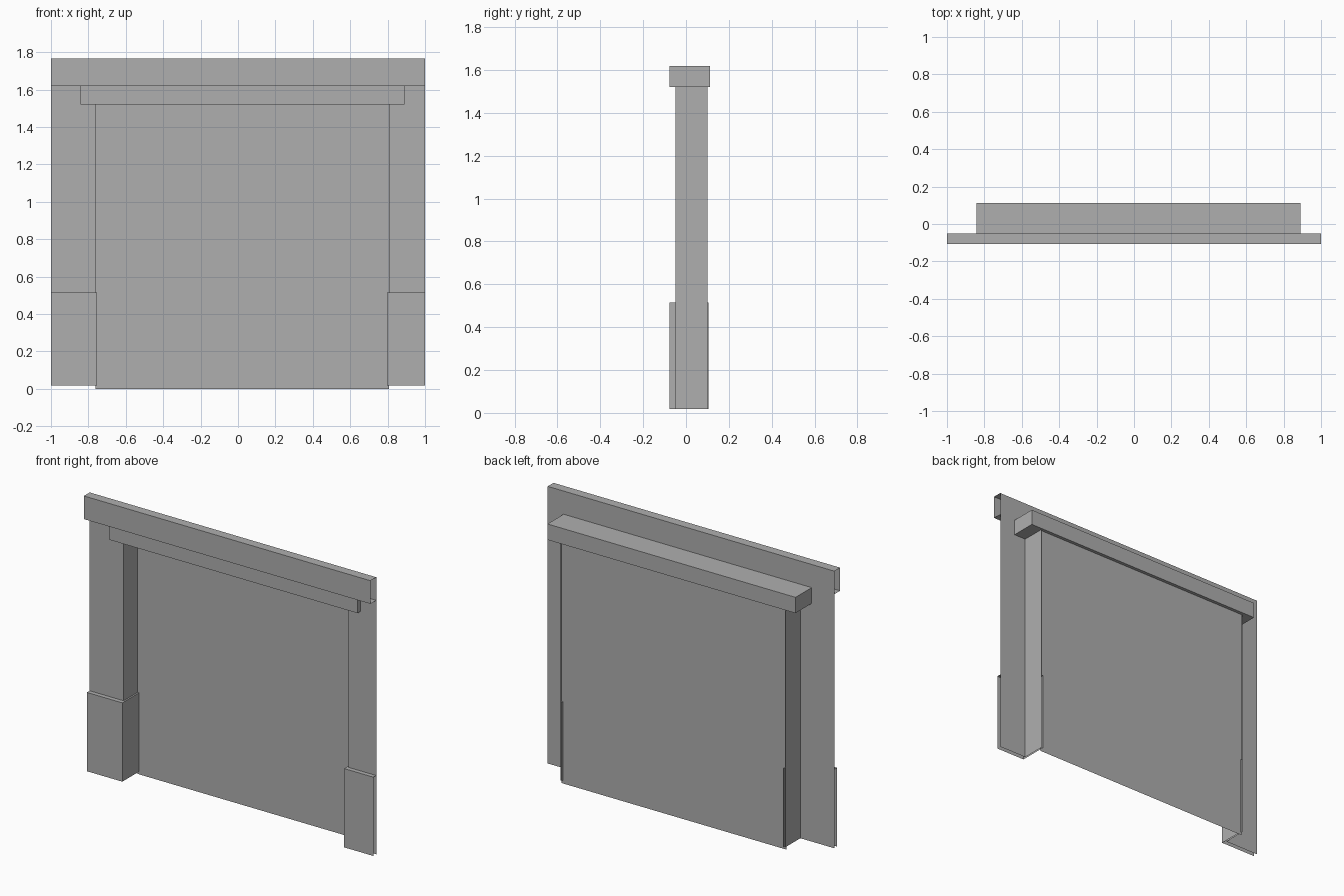
import bpy
import bmesh

cube = bpy.data.objects.get("Cube")
if cube:
    bpy.data.objects.remove(cube, do_unlink=True)

grey = bpy.data.materials.new("plain_grey")
grey.use_nodes = True
colour = (0.43, 0.43, 0.43, 1)
grey.diffuse_color = colour
grey.node_tree.nodes["Principled BSDF"].inputs["Base Color"].default_value = colour


def finish(name, bm):
    mesh = bpy.data.meshes.new(name)
    bm.to_mesh(mesh)
    bm.free()
    mesh.materials.append(grey)
    obj = bpy.data.objects.new(name, mesh)
    bpy.context.collection.objects.link(obj)
    return obj


def sheet(name, rows, flip=False):
    """Thin folded sheet: faces bridge each row of points to the next."""
    bm = bmesh.new()
    grid = [[bm.verts.new(p) for p in row] for row in rows]
    for low, high in zip(grid, grid[1:]):
        for i in range(len(low) - 1):
            bm.faces.new((low[i], low[i + 1], high[i + 1], high[i]))
    if flip:
        bmesh.ops.reverse_faces(bm, faces=bm.faces[:])
    return finish(name, bm)


def at_height(path, z):
    return [(x, y, z) for x, y in path]


def box(name, low, high):
    bm = bmesh.new()
    bmesh.ops.create_cube(bm, size=1)
    for v in bm.verts:
        v.co = [h if c > 0 else l for c, l, h in zip(v.co, low, high)]
    return finish(name, bm)


WALL_Y, BASE_Y, BEAM_Y = -0.05, -0.078, -0.108
FLOOR, BASE_TOP, OPENING_TOP, BEAM_LOW, TOP = 0.018, 0.515, 1.52, 1.62, 1.766
JAMB = {"right": -0.763, "left": 0.806}

# Piers with their jambs, each wrapped by a taller-than-wide plinth
for side, jamb_x in JAMB.items():
    sign = 1 if side == "left" else -1
    plinth_x = jamb_x - sign * 0.01
    pier = [(sign, WALL_Y), (jamb_x, WALL_Y), (jamb_x, 0.10)]
    plinth = [(sign, BASE_Y), (plinth_x, BASE_Y), (plinth_x, 0.104)]
    sheet(side + "_pier", [at_height(pier, FLOOR), at_height(pier, OPENING_TOP)], sign > 0)
    sheet(side + "_plinth", [at_height(plinth, FLOOR), at_height(plinth, BASE_TOP),
                             at_height(pier, BASE_TOP)], sign > 0)

# Recessed door panel
door = [(JAMB["right"], 0.09), (JAMB["left"], 0.09)]
sheet("door_panel", [at_height(door, 0), at_height(door, OPENING_TOP)])

# Wall strip over the opening
strip = [(-1, WALL_Y), (1, WALL_Y)]
sheet("header_wall", [at_height(strip, OPENING_TOP), at_height(strip, TOP)])

# Open-ended top beam: underside, front and top
beam = [(WALL_Y, BEAM_LOW), (BEAM_Y, BEAM_LOW), (BEAM_Y, TOP), (WALL_Y, TOP)]
sheet("top_beam", [[(-1, y, z), (1, y, z)] for y, z in beam])

# Lintel through the wall
box("lintel", (-0.842, BASE_Y, OPENING_TOP), (0.889, 0.111, BEAM_LOW))
